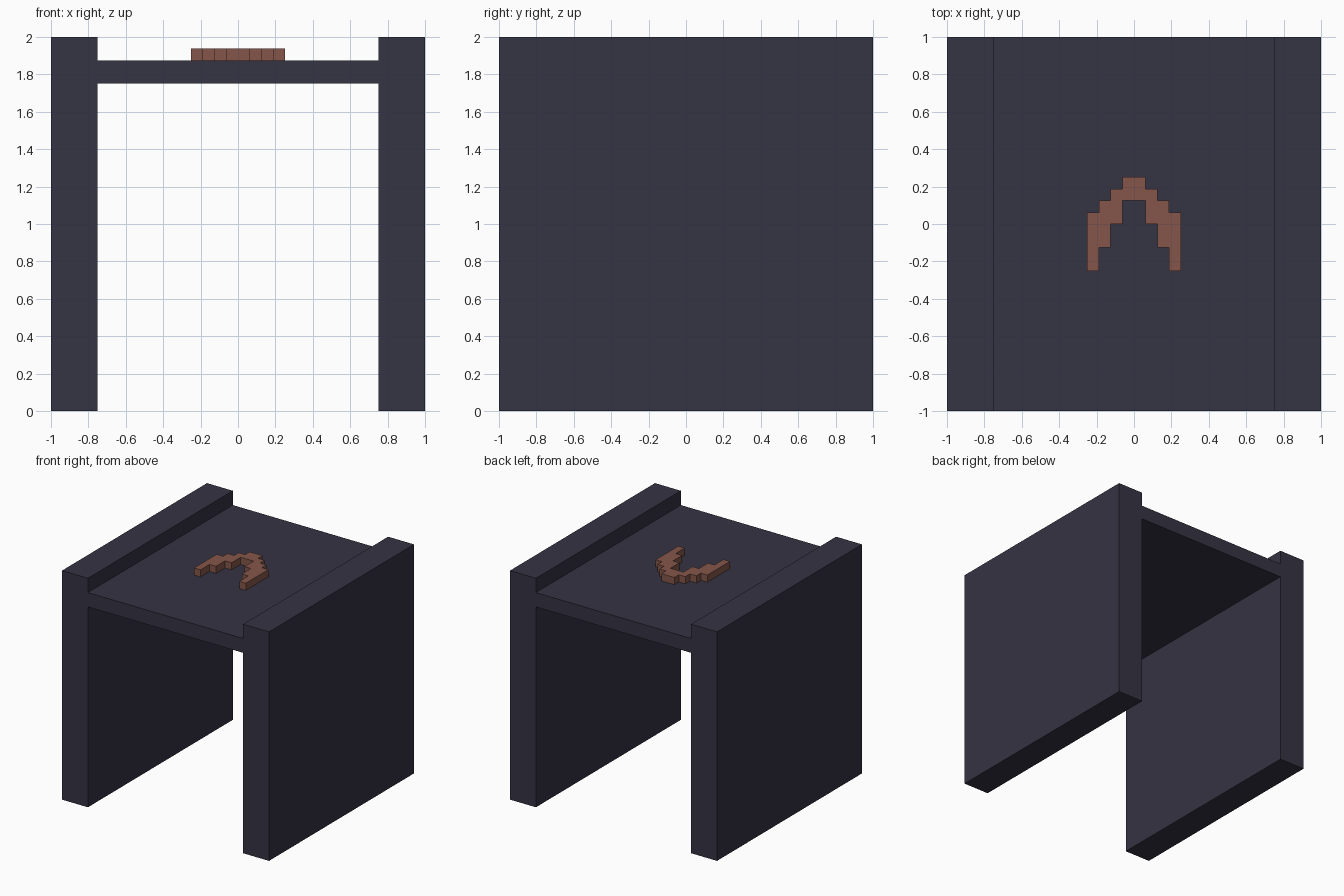
import bpy, bmesh
from mathutils import Matrix

if "Cube" in bpy.data.objects:
    bpy.data.objects.remove(bpy.data.objects["Cube"])

U = 1 / 16  # grid unit of the blocky model


def material(name, rgb):
    mat = bpy.data.materials.new(name)
    mat.diffuse_color = (*rgb, 1)
    mat.use_nodes = True
    mat.node_tree.nodes["Principled BSDF"].inputs["Base Color"].default_value = mat.diffuse_color
    return mat


def mirrored_prism(name, half, depth, matrix, mat):
    """Mirror a half outline (x > 0) across x = 0 and extrude it."""
    outline = half + [(-x, y) for x, y in reversed(half)]
    bm = bmesh.new()
    face = bm.faces.new([bm.verts.new((x, y, 0)) for x, y in outline])
    ext = bmesh.ops.extrude_face_region(bm, geom=[face])
    verts = [v for v in ext["geom"] if isinstance(v, bmesh.types.BMVert)]
    bmesh.ops.translate(bm, vec=(0, 0, depth), verts=verts)
    bmesh.ops.transform(bm, matrix=matrix, verts=bm.verts)
    bmesh.ops.recalc_face_normals(bm, faces=bm.faces)
    mesh = bpy.data.meshes.new(name)
    bm.to_mesh(mesh)
    bm.free()
    mesh.materials.append(mat)
    obj = bpy.data.objects.new(name, mesh)
    bpy.context.collection.objects.link(obj)
    return obj


slate = material("dark slate", (0.0356, 0.0331, 0.0561))
copper = material("copper brown", (0.2346, 0.0931, 0.0685))

# Side walls and raised shelf as one H-shaped profile, extruded front to back
frame_half = [(0.75, 1.875), (0.75, 2), (1, 2), (1, 0), (0.75, 0), (0.75, 1.75)]
to_upright = Matrix(((1, 0, 0, 0), (0, 0, 1, -1), (0, 1, 0, 0), (0, 0, 0, 1)))
mirrored_prism("wall_and_shelf_frame", frame_half, 2, to_upright, slate)

# Stepped horseshoe lying on the shelf
shoe_steps = [(1, 4), (1, 3), (2, 3), (2, 2), (3, 2), (3, 1), (4, 1), (4, -4),
              (3, -4), (3, -2), (2, -2), (2, 0), (1, 0), (1, 2)]
shoe_half = [(x * U, y * U) for x, y in shoe_steps]
mirrored_prism("horseshoe", shoe_half, U, Matrix.Translation((0, 0, 1.875)), copper)
